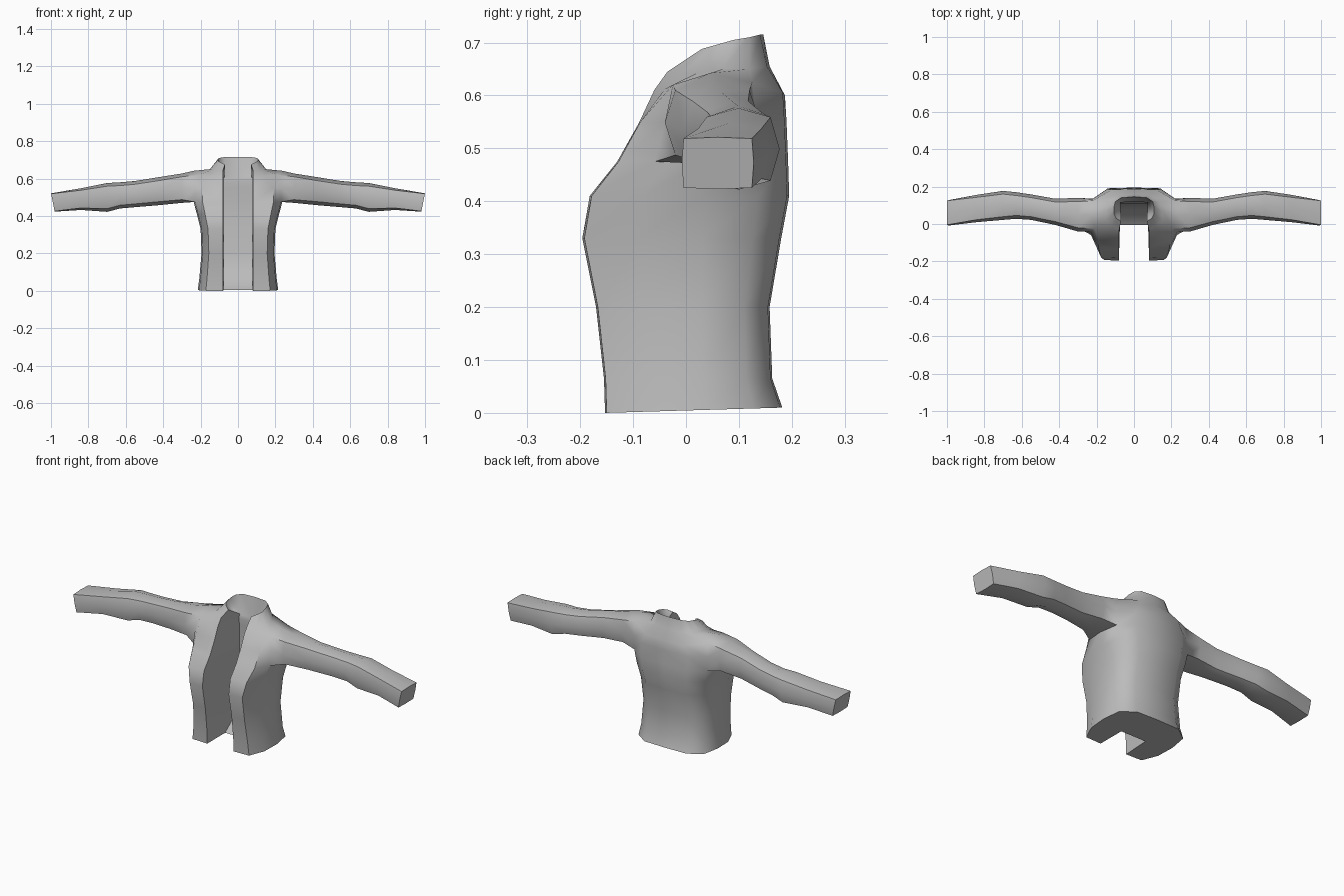
import bpy, bmesh, math

if "Cube" in bpy.data.objects:
    bpy.data.objects.remove(bpy.data.objects["Cube"])

cloth = bpy.data.materials.new("grey cloth")
cloth.diffuse_color = (0.5, 0.5, 0.5, 1)
cloth.use_nodes = True
cloth.node_tree.nodes["Principled BSDF"].inputs["Base Color"].default_value = cloth.diffuse_color

# Body levels: height, half width, front y, back y, inner panel y
LEVELS = [
    (0.000, 0.215, -0.153, 0.182, -0.005),
    (0.065, 0.207, -0.155, 0.163, 0.075),
    (0.20, 0.195, -0.170, 0.158, 0.10),
    (0.33, 0.200, -0.196, 0.180, 0.11),
    (0.41, 0.220, -0.182, 0.195, 0.12),
    (0.475, 0.237, -0.130, 0.193, 0.12),
    (0.55, 0.240, -0.088, 0.190, 0.12),
]
# Shoulder, neck base and collar rim, from the front edge round to the back
SHOULDER = [(.08, -.06, .61), (.14, -.04, .612), (.21, -.025, .62), (.235, .045, .642),
            (.22, .125, .625), (.12, .183, .605), (0, .187, .60)]
NECK = [(.08, -.035, .645), (.115, -.01, .642), (.15, .02, .642), (.15, .07, .65),
        (.13, .12, .65), (.08, .153, .655), (0, .158, .655)]
COLLAR = [(.07, .015, .675), (.095, .03, .688), (.108, .055, .695), (.107, .09, .705),
          (.10, .12, .71), (.07, .14, .715), (0, .146, .715)]
# Sleeve rings: x, bottom z, top z, front y, back y, corner squareness
SLEEVE = [
    (0.30, 0.470, 0.627, -0.040, 0.140, 0.78),
    (0.42, 0.458, 0.608, -0.005, 0.135, 0.75),
    (0.55, 0.447, 0.587, 0.022, 0.158, 0.75),
    (0.63, 0.440, 0.580, 0.028, 0.170, 0.75),
    (0.70, 0.422, 0.576, 0.022, 0.177, 0.78),
    (0.84, 0.432, 0.548, 0.010, 0.156, 0.82),
    (0.99, 0.423, 0.521, -0.008, 0.128, 0.95),
]


def body_ring(z, w, yf, yb, panel):
    """Half outline: inner panel, front edge, side, back."""
    pts = [(0, panel), (.075, panel), (.08, yf), (w * .8, yf * .98), (w * .97, yf * .45),
           (w, .03), (w * .93, yb * .7), (w * .6, yb * .98), (0, yb)]
    return [(x, y, z + (.01 * (y - yf) / (yb - yf) if z == 0 else 0)) for x, y in pts]


def sleeve_ring(x, z0, z1, y0, y1, k):
    cy, cz, ry, rz = (y0 + y1) / 2, (z0 + z1) / 2, (y1 - y0) / 2, (z1 - z0) / 2
    dirs = [(-k, -k), (0, -1), (k, -k), (1, 0), (k, k), (0, 1), (-k, k), (-1, 0)]
    slant = 0.01 if x > .95 else 0
    return [(x + slant * b, cy + a * ry, cz + b * rz) for a, b in dirs]


bm = bmesh.new()

# Body with recessed inner panel
rings = [body_ring(*level) for level in LEVELS]
rings.append([(0, .12, .585), (.075, .115, .585)] + SHOULDER)
rings.append([(0, .122, .60), (.075, .117, .60)] + NECK)
rings.append([(0, .125, .612), (.072, .12, .612)] + COLLAR)
grid = [[bm.verts.new(p) for p in ring] for ring in rings]
for r in range(len(grid) - 1):
    for c in range(8):
        if r in (5, 6) and c in (4, 5):      # armhole
            continue
        bm.faces.new((grid[r][c], grid[r][c + 1], grid[r + 1][c + 1], grid[r + 1][c]))

# Hem underside and inside of the collar
for ring in (grid[0], grid[-1]):
    bm.faces.new((ring[0], ring[1], ring[7], ring[8]))
    for c in range(2, 7):
        bm.faces.new((ring[1], ring[c], ring[c + 1]))

# Sleeve grown from the armhole
hole = [(5, 4), (5, 5), (5, 6), (6, 6), (7, 6), (7, 5), (7, 4), (6, 4)]
last = [grid[r][c] for r, c in hole]
for spec in SLEEVE:
    ring = [bm.verts.new(p) for p in sleeve_ring(*spec)]
    for i in range(8):
        j = (i + 1) % 8
        bm.faces.new((last[i], last[j], ring[j], ring[i]))
    last = ring
bm.faces.new(last)                            # cuff end

bmesh.ops.recalc_face_normals(bm, faces=bm.faces)
mesh = bpy.data.meshes.new("jacket")
bm.to_mesh(mesh)
bm.free()
mesh.materials.append(cloth)
jacket = bpy.data.objects.new("jacket", mesh)
bpy.context.collection.objects.link(jacket)

# Mirror to the other side, then smooth
bpy.context.view_layer.objects.active = jacket
jacket.select_set(True)
mirror = jacket.modifiers.new("mirror", 'MIRROR')
mirror.use_clip = True
bpy.ops.object.modifier_apply(modifier=mirror.name)
bpy.ops.object.shade_smooth_by_angle(angle=math.radians(50))
